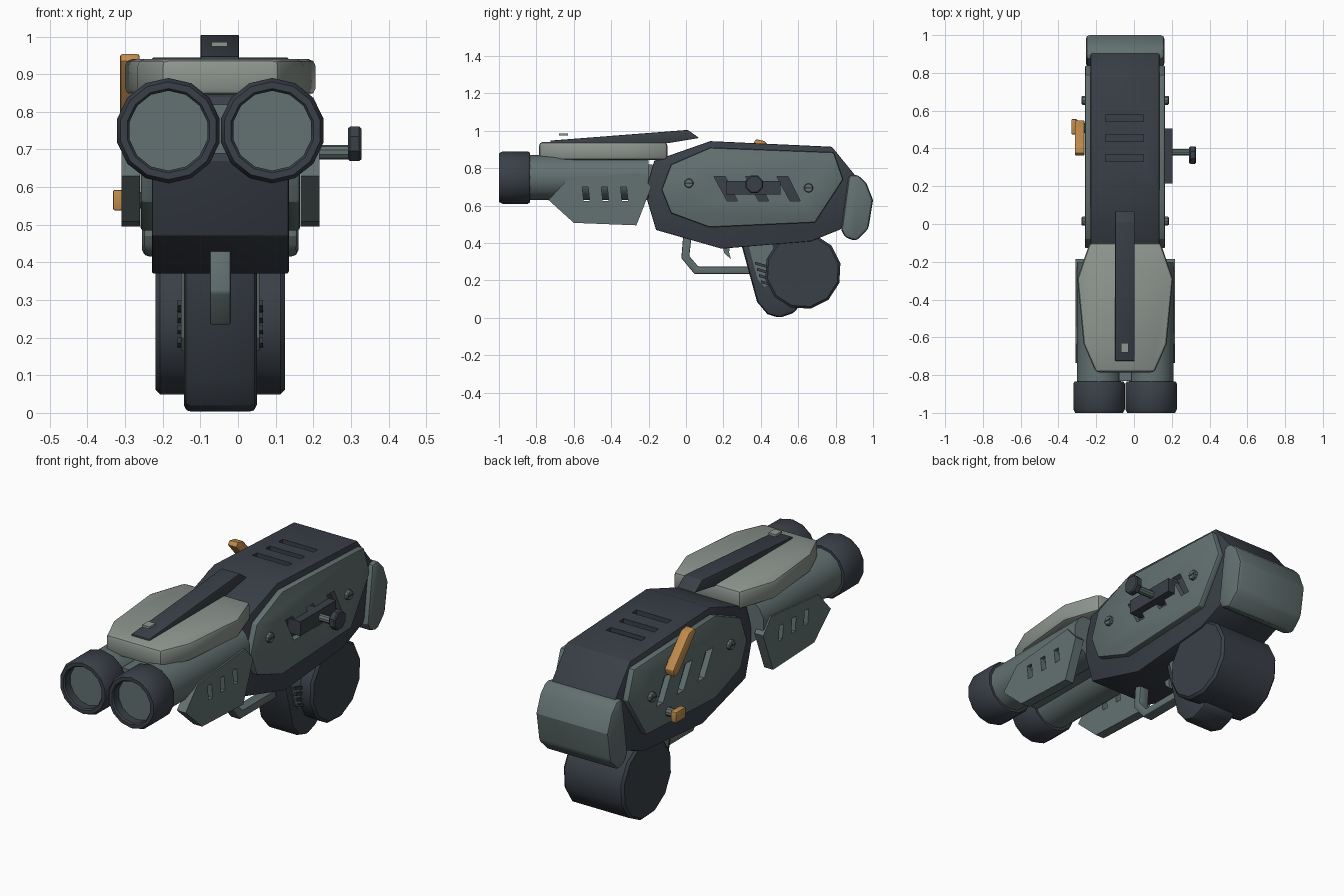
import bpy, bmesh, math
from mathutils import Vector

cube = bpy.data.objects.get("Cube")
if cube:
    bpy.data.objects.remove(cube, do_unlink=True)

CX = -0.047  # centre plane of the body


def material(name, rgb):
    m = bpy.data.materials.new(name)
    m.use_nodes = True
    m.diffuse_color = (*rgb, 1)
    bsdf = next(n for n in m.node_tree.nodes if n.type == 'BSDF_PRINCIPLED')
    bsdf.inputs["Base Color"].default_value = (*rgb, 1)
    return m


DARK = material("dark slate", (0.042, 0.051, 0.065))
GREY = material("steel grey", (0.125, 0.165, 0.165))
LIGHT = material("light grey", (0.27, 0.305, 0.275))
ORANGE = material("orange", (0.52, 0.26, 0.075))


def finish(name, bm, mat, bevel=0, cutters=(), angle=25):
    """Turn a bmesh into an object, then bevel, cut and shade it."""
    bmesh.ops.recalc_face_normals(bm, faces=bm.faces)
    mesh = bpy.data.meshes.new(name)
    bm.to_mesh(mesh)
    bm.free()
    mesh.materials.append(mat)
    ob = bpy.data.objects.new(name, mesh)
    bpy.context.collection.objects.link(ob)
    if bevel:
        b = ob.modifiers.new("bevel", 'BEVEL')
        b.width, b.segments = bevel, 2
        b.limit_method, b.angle_limit = 'ANGLE', math.radians(35)
    for c in cutters:
        d = ob.modifiers.new("cut", 'BOOLEAN')
        d.operation, d.object, d.solver = 'DIFFERENCE', c, 'EXACT'
    if bevel or cutters:
        dg = bpy.context.evaluated_depsgraph_get()
        ob.data = bpy.data.meshes.new_from_object(ob.evaluated_get(dg))
        ob.modifiers.clear()
        for c in cutters:
            bpy.data.objects.remove(c, do_unlink=True)
    ob.data.shade_smooth()
    ob.data.set_sharp_from_angle(angle=math.radians(angle))
    return ob


def extrude(name, base, offset, mat, **kw):
    bm = bmesh.new()
    face = bm.faces.new([bm.verts.new(p) for p in base])
    new = bmesh.ops.extrude_face_region(bm, geom=[face])["geom"]
    bmesh.ops.translate(bm, vec=offset,
                        verts=[v for v in new if isinstance(v, bmesh.types.BMVert)])
    return finish(name, bm, mat, **kw)


def prism(name, pts, x0, x1, mat, **kw):
    """Side profile in (y, z) extruded across x."""
    return extrude(name, [(x0, y, z) for y, z in pts], (x1 - x0, 0, 0), mat, **kw)


def box(name, lo, hi, mat, **kw):
    (x0, y0, z0), (x1, y1, z1) = lo, hi
    return prism(name, [(y0, z0), (y1, z0), (y1, z1), (y0, z1)], x0, x1, mat, **kw)


def lathe(name, prof, origin, axis, segs, mat, phase=0.0, **kw):
    """Revolve (radius, distance) points around an axis through origin."""
    axis = Vector(axis)
    u = Vector((0, 0, 1))
    w = axis.cross(u)
    bm = bmesh.new()
    rings = []
    for r, d in prof:
        c = Vector(origin) + axis * d
        n = 1 if r == 0 else segs
        rings.append([bm.verts.new(c + r * (u * math.cos(a) + w * math.sin(a)))
                      for a in (phase + math.tau * i / segs for i in range(n))])
    for a, b in zip(rings, rings[1:]):
        for i in range(segs):
            j = (i + 1) % segs
            quad = [a[i % len(a)], a[j % len(a)], b[j % len(b)], b[i % len(b)]]
            bm.faces.new(list(dict.fromkeys(quad)))
    return finish(name, bm, mat, angle=kw.pop("angle", 35), **kw)


def cylinder(name, r, x0, x1, y, z, segs, mat, edge=0.004, **kw):
    """Cylinder along x with softened rims."""
    prof = [(0, x0), (r - edge, x0), (r, x0 + edge), (r, x1 - edge), (r - edge, x1), (0, x1)]
    return lathe(name, prof, (0, y, z), (1, 0, 0), segs, mat, **kw)


# Main body with top vents
vents = [box("vent_cutter", (-0.15, y - 0.018, 0.905), (0.05, y + 0.018, 1), DARK)
         for y in (0.35, 0.455, 0.56)]
body = [(-0.22, 0.67), (-0.17, 0.84), (0.13, 0.945), (0.78, 0.915), (0.93, 0.73),
        (0.83, 0.475), (0.67, 0.41), (0.19, 0.37), (-0.16, 0.47)]
prism("body", body, CX - 0.182, CX + 0.182, DARK, bevel=0.006, cutters=vents)

# Side plates with slanted slots, and screws
plate = [(-0.13, 0.685), (-0.08, 0.82), (0.13, 0.91), (0.79, 0.885), (0.84, 0.74),
         (0.69, 0.51), (0.125, 0.485), (-0.08, 0.56)]
slot = [(0.15, 0.755), (0.21, 0.755), (0.275, 0.625), (0.22, 0.625)]
for side, s in (("left", 1), ("right", -1)):
    cuts = [prism("slot_cutter", [(y + k * 0.168, z) for y, z in slot],
                  CX + s * 0.181, CX + s * 0.3, DARK) for k in range(3)]
    prism(side + "_side_plate", plate, CX + s * 0.17, CX + s * 0.212, GREY,
          bevel=0.008, cutters=cuts)
    for y, z in ((0.015, 0.72), (0.655, 0.695)):
        x0, x1 = sorted((CX + s * 0.2, CX + s * 0.23))
        cylinder(side + "_screw", 0.025, x0, x1, y, z, 10, GREY)
        xs = CX + s * 0.23
        box(side + "_screw_slot", (xs - 0.002, y - 0.02, z - 0.004),
            (xs + 0.002, y + 0.02, z + 0.004), DARK)

# Rear pad
pad = [(0.87, 0.765), (0.92, 0.765), (0.965, 0.72), (1.0, 0.63), (0.975, 0.475),
       (0.91, 0.41), (0.85, 0.43), (0.83, 0.47)]
prism("rear_pad", pad, CX - 0.208, CX + 0.208, GREY, bevel=0.02)

# Twin barrels, muzzle rings and side fins
muzzle = [(0.11, 0.165), (0.133, 0.165), (0.14, 0.155), (0.14, 0.02), (0.13, 0),
          (0.112, 0), (0.106, 0.008), (0.106, 0.06)]
fin = [(-0.735, 0.63), (-0.635, 0.74), (-0.25, 0.775), (-0.185, 0.7),
       (-0.265, 0.495), (-0.6, 0.508)]
for side, s in (("left", 1), ("right", -1)):
    x = CX + s * 0.138
    lathe(side + "_barrel", [(0, 0.05), (0.12, 0.05), (0.12, 0.8), (0, 0.8)],
          (x, -1, 0.75), (0, 1, 0), 14, GREY)
    lathe(side + "_muzzle", muzzle, (x, -1, 0.75), (0, 1, 0), 14, DARK)
    cuts = [prism("fin_cutter", [(y - 0.02, 0.7), (y + 0.012, 0.7), (y + 0.02, 0.625),
                                 (y - 0.012, 0.625)], CX + s * 0.15, CX + s * 0.35, DARK)
            for y in (-0.535, -0.433, -0.33)]
    prism(side + "_fin", fin, CX + s * 0.213, CX + s * 0.263, GREY, cutters=cuts)
box("barrel_bridge", (-0.08, -0.83, 0.69), (-0.014, -0.18, 0.82), GREY)

# Top cover and sight rail
half = [(0.188, -0.1), (0.253, -0.29), (0.22, -0.635), (0.155, -0.785)]
outline = [(CX + x, y, 0.845) for x, y in half] + [(CX - x, y, 0.845) for x, y in reversed(half)]
extrude("top_cover", outline, (0, 0, 0.095), LIGHT, bevel=0.018)
rail = [(-0.725, 0.93), (-0.725, 0.948), (0.01, 1.005), (0.07, 0.962), (-0.09, 0.935)]
prism("sight_rail", rail, -0.1, 0.003, DARK, bevel=0.004)
box("front_sight", (-0.07, -0.68, 0.974), (-0.028, -0.63, 0.986), LIGHT)

# Grip with side panels and ridges
grip = [(0.28, 0.45), (0.38, 0.085), (0.435, 0.02), (0.5, 0), (0.585, 0.03),
        (0.61, 0.08), (0.5, 0.45)]
prism("grip", grip, CX - 0.097, CX + 0.097, DARK, bevel=0.02)
panel = [(0.325, 0.42), (0.46, 0.42), (0.48, 0.2), (0.42, 0.165), (0.385, 0.2)]
for side, s in (("left", 1), ("right", -1)):
    prism(side + "_grip_panel", panel, CX + s * 0.08, CX + s * 0.104, GREY)
    for k in range(4):
        y, z = 0.37 + k * 0.01, 0.3 - k * 0.033
        prism(side + "_grip_ridge", [(y, z), (y + 0.07, z - 0.02), (y + 0.07, z - 0.035),
                                     (y, z - 0.015)], CX + s * 0.1, CX + s * 0.114, DARK)

# Drum magazine
cylinder("drum", 0.205, CX - 0.172, CX + 0.172, 0.625, 0.25, 12, DARK, edge=0.012,
         phase=math.radians(12))

# Trigger guard and trigger
guard = [(-0.015, 0.44), (-0.025, 0.32), (0.045, 0.235), (0.35, 0.235), (0.35, 0.275),
         (0.065, 0.275), (0.018, 0.33), (0.03, 0.44)]
prism("trigger_guard", guard, CX - 0.028, CX + 0.028, GREY, bevel=0.006)
prism("trigger", [(0.19, 0.41), (0.205, 0.345), (0.24, 0.315), (0.23, 0.35), (0.24, 0.41)],
      CX - 0.018, CX + 0.018, GREY)

# Bolt handle on the left side
box("bolt_plate", (0.13, 0.215, 0.66), (0.205, 0.505, 0.733), DARK)
cylinder("bolt_rod", 0.019, 0.19, 0.3, 0.38, 0.693, 10, GREY)
cylinder("bolt_knob", 0.05, 0.292, 0.328, 0.365, 0.715, 8, DARK, edge=0.006,
         phase=math.radians(22.5), angle=25)

# Orange selector lever and button on the right side
lever = [(0.36, 0.935), (0.375, 0.955), (0.42, 0.945), (0.55, 0.8), (0.54, 0.765), (0.5, 0.775)]
prism("selector_lever", lever, -0.313, -0.262, ORANGE, bevel=0.006)
cylinder("lever_pivot", 0.02, -0.28, -0.22, 0.5, 0.82, 10, GREY)
cylinder("button_stud", 0.022, -0.31, -0.22, 0.515, 0.565, 10, GREY)
box("button", (-0.332, 0.475, 0.538), (-0.3, 0.555, 0.593), ORANGE, bevel=0.005)
